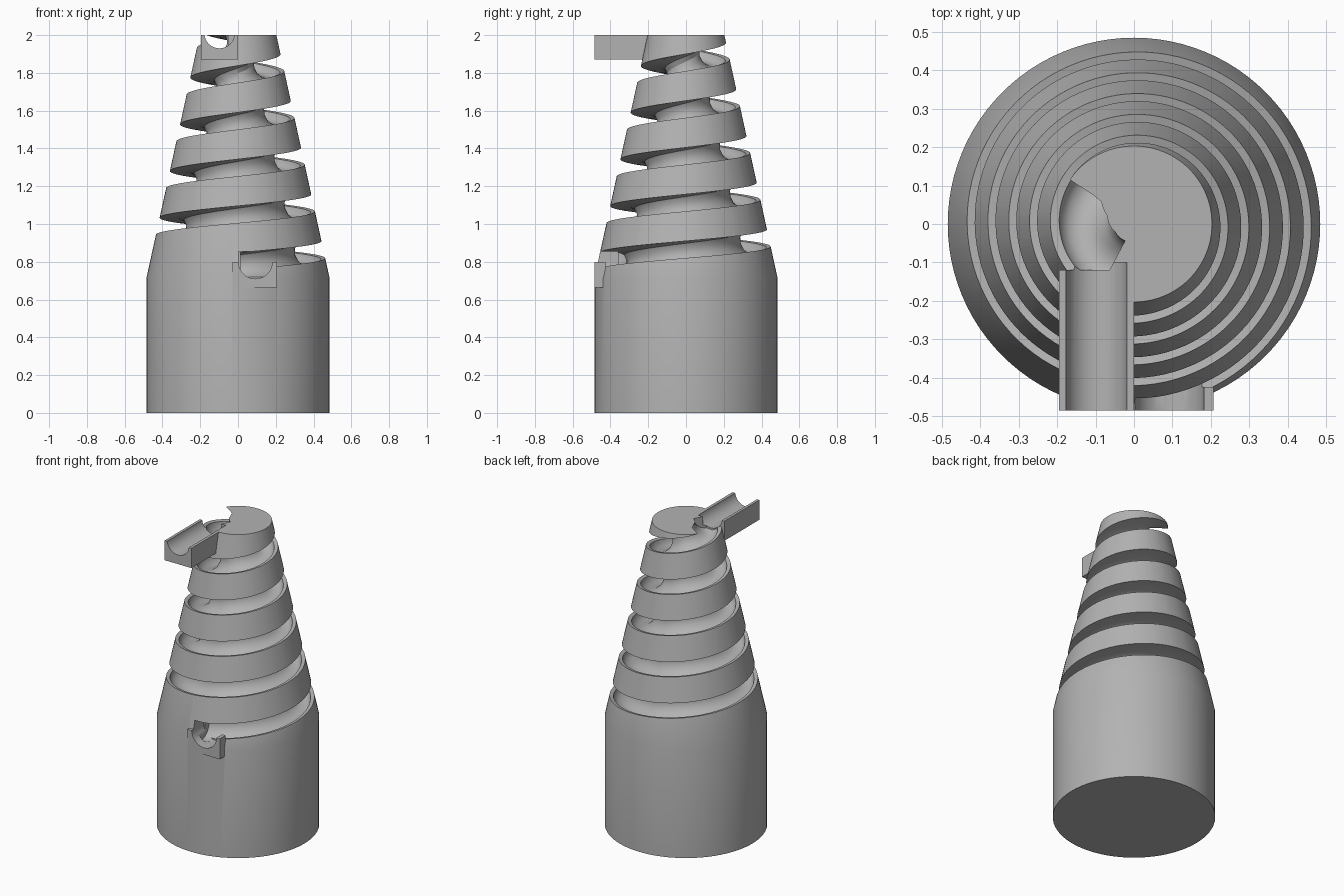
import bpy, bmesh, math
from math import sin, cos, pi, radians

old = bpy.data.objects.get("Cube")
if old:
    bpy.data.objects.remove(old, do_unlink=True)

grey = bpy.data.materials.new("warm grey plastic")
grey.use_nodes = True
grey.diffuse_color = (0.45, 0.45, 0.45, 1)
grey.node_tree.nodes["Principled BSDF"].inputs["Base Color"].default_value = grey.diffuse_color

PITCH = 0.2475


def cone_radius(z):
    return 0.225 + 0.219 * (1.9 - z)


def loft(name, rings):
    """Closed solid through rings of points, capped at both ends."""
    bm = bmesh.new()
    loops = [[bm.verts.new(p) for p in ring] for ring in rings]
    for a, b in zip(loops, loops[1:]):
        for i in range(len(a)):
            j = (i + 1) % len(a)
            bm.faces.new((a[i], a[j], b[j], b[i]))
    bm.faces.new(loops[0][::-1])
    bm.faces.new(loops[-1])
    bmesh.ops.recalc_face_normals(bm, faces=bm.faces)
    mesh = bpy.data.meshes.new(name)
    bm.to_mesh(mesh)
    bm.free()
    mesh.materials.append(grey)
    obj = bpy.data.objects.new(name, mesh)
    bpy.context.collection.objects.link(obj)
    return obj


def combine(target, tool, operation):
    """Apply a boolean and drop the tool."""
    mod = target.modifiers.new("combine", "BOOLEAN")
    mod.object, mod.operation, mod.solver = tool, operation, "EXACT"
    tool.hide_render = True
    bpy.context.view_layer.objects.active = target
    bpy.ops.object.modifier_apply(modifier=mod.name)
    bpy.data.objects.remove(tool, do_unlink=True)


def block(name, x0, x1, y0, y1, z0, z1):
    return loft(name, [[(x0, y, z0), (x1, y, z0), (x1, y, z1), (x0, y, z1)] for y in (y0, y1)])


def trough(name, x, z, r, top, y0, y1):
    """U-shaped cutter running along y."""
    arc = [(x + r * cos(pi + pi * i / 20), z + r * sin(pi + pi * i / 20)) for i in range(21)]
    arc += [(x + r, top), (x - r, top)]
    return loft(name, [[(px, y, pz) for px, pz in arc] for y in (y0, y1)])


# Tower body: cylinder below, cone above
def circle(r, z, n=96):
    return [(r * cos(2 * pi * i / n), r * sin(2 * pi * i / n), z) for i in range(n)]


tower = loft("spiral_tower", [circle(0.485, 0), circle(0.485, 0.713), circle(cone_radius(2), 2)])

# Helical ball groove: inward offset from the cone and drop below the band edge
section = [(0.06, 0), (0, 0), (-0.1, 0), (-0.13, -0.012), (-0.15, -0.04), (-0.155, -0.075),
           (-0.145, -0.11), (-0.12, -0.135), (-0.09, -0.145), (-0.06, -0.138), (-0.035, -0.118),
           (-0.024, -0.095), (0, -0.09), (0.06, -0.09)]
rings = []
start, end, step = -88, 4 * 360 + 246, 5
for k in range((end - start) // step + 1):
    a = radians(start + k * step)
    edge = 0.91 + PITCH * a / (2 * pi)
    ring = []
    for off, drop in section:
        z = edge + drop
        r = max(cone_radius(z) + off, 0.04)
        ring.append((r * cos(a), r * sin(a), z))
    rings.append(ring)
combine(tower, loft("groove_cutter", rings), "DIFFERENCE")

# Entry chute at the top and exit spout at the front
combine(tower, block("entry_chute", -0.195, 0, -0.485, -0.12, 1.87, 2), "UNION")
combine(tower, block("exit_spout", -0.03, 0.207, -0.485, -0.425, 0.665, 0.8), "UNION")
combine(tower, trough("entry_cutter", -0.098, 2.01, 0.08, 2.1, -0.6, -0.1), "DIFFERENCE")
combine(tower, trough("exit_cutter", 0.092, 0.8, 0.09, 0.855, -0.6, -0.36), "DIFFERENCE")

bpy.ops.object.select_all(action="DESELECT")
tower.select_set(True)
bpy.context.view_layer.objects.active = tower
bpy.ops.object.shade_smooth_by_angle(angle=radians(32))
